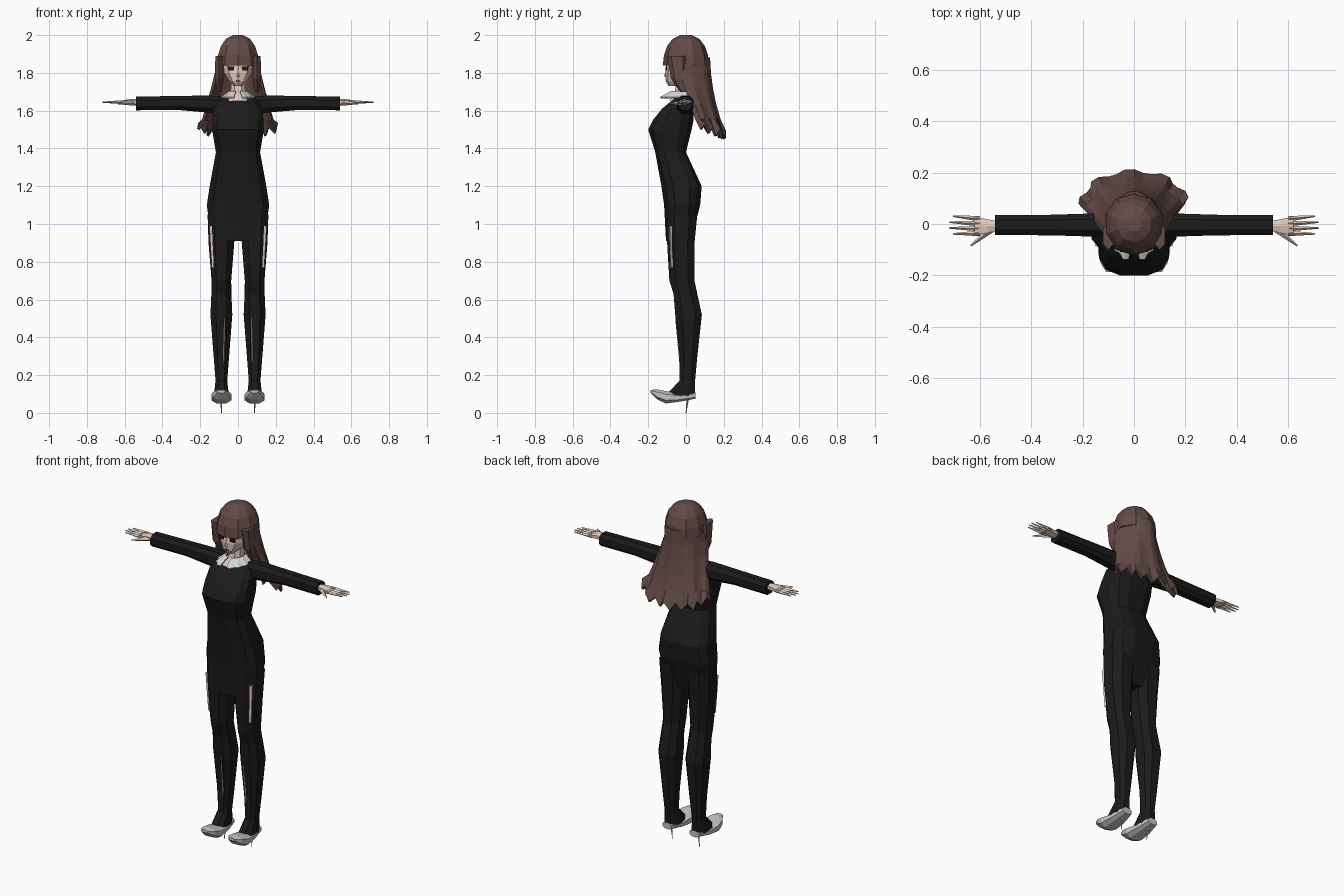
import bpy
import bmesh
import math
from mathutils import Vector, Matrix

cube = bpy.data.objects.get("Cube")
if cube:
    bpy.data.objects.remove(cube, do_unlink=True)


def material(name, red, green, blue):
    mat = bpy.data.materials.new(name)
    mat.use_nodes = True
    mat.diffuse_color = (red, green, blue, 1)
    shader = next(n for n in mat.node_tree.nodes if n.type == 'BSDF_PRINCIPLED')
    shader.inputs["Base Color"].default_value = mat.diffuse_color
    return mat


black = material("black cloth", .011, .011, .011)
brown = material("brown hair", .125, .07, .062)
skin = material("pale skin", .78, .6, .5)
white = material("white cloth", .7, .7, .7)
grey = material("light grey leather", .55, .55, .55)
dark = material("dark eyes", .02, .01, .01)


def finish(name, bm, mat):
    """Turn a bmesh into a flat-shaded object."""
    bmesh.ops.recalc_face_normals(bm, faces=bm.faces)
    mesh = bpy.data.meshes.new(name)
    bm.to_mesh(mesh)
    bm.free()
    mesh.materials.append(mat)
    obj = bpy.data.objects.new(name, mesh)
    bpy.context.collection.objects.link(obj)
    return obj


def skin_rows(name, rows, mat, closed):
    """Bridge rows of points; closed rows wrap around and get end caps."""
    bm = bmesh.new()
    loops = [[bm.verts.new(point) for point in row] for row in rows]
    count = len(rows[0])
    for low, high in zip(loops, loops[1:]):
        for i in range(count if closed else count - 1):
            j = (i + 1) % count
            bm.faces.new((low[i], low[j], high[j], high[i]))
    if closed:
        bm.faces.new(loops[0])
        bm.faces.new(loops[-1])
    return finish(name, bm, mat)


def loft(name, mat, sections, centre=0, sides=8, axis='z', side=1, power=.8):
    """Rounded-box sections: place on the axis, half width, low and high depth."""
    def rounded(value):
        return math.copysign(abs(value) ** power, value)

    widest = rounded(math.cos(math.pi / sides))
    rows = []
    for place, half, low, high in sections:
        row = []
        for i in range(sides):
            angle = math.tau * (i + .5) / sides
            across = centre + half * rounded(math.cos(angle)) / widest
            share = rounded(math.sin(angle)) / widest
            depth = (low + high + (high - low) * share) / 2
            x, y, z = {'x': (place, across, depth),
                       'y': (across, place, depth),
                       'z': (across, depth, place)}[axis]
            row.append((x * side, y, z))
        rows.append(row)
    return skin_rows(name, rows, mat, closed=True)


def spike(name, mat, start, end, thick, tip, side=1):
    """Four-sided tapered rod between two points."""
    mirror = Vector((side, 1, 1))
    start, end = Vector(start) * mirror, Vector(end) * mirror
    line = end - start
    turn = line.to_track_quat('Z', 'Y').to_matrix().to_4x4()
    bm = bmesh.new()
    bmesh.ops.create_cone(bm, cap_ends=True, segments=4, radius1=thick, radius2=tip,
                          depth=line.length,
                          matrix=Matrix.Translation((start + end) / 2) @ turn)
    return finish(name, bm, mat)


def thicken(obj, amount):
    modifier = obj.modifiers.new("thickness", 'SOLIDIFY')
    modifier.thickness = amount
    modifier.offset = 0


# Dress, from hem to neckline
loft("dress", black, [(.91, .14, -.106, .025), (1.1, .165, -.116, .075),
                      (1.2, .15, -.13, .083), (1.38, .117, -.163, 0),
                      (1.5, .137, -.2, .03), (1.55, .135, -.175, .04),
                      (1.61, .13, -.127, .04), (1.67, .09, -.055, .035)],
     sides=12, power=.7)

# Neck and head
loft("neck", skin, [(1.65, .065, -.09, .03), (1.69, .04, -.06, .025),
                    (1.77, .035, -.05, .025)])
loft("head", skin, [(1.73, .018, -.09, -.04), (1.755, .045, -.104, .02),
                    (1.8, .073, -.106, .07), (1.86, .08, -.1, .09),
                    (1.93, .06, -.07, .07)], sides=10, power=.9)
spike("nose", skin, (0, -.1, 1.81), (0, -.11, 1.78), .004, .008)
spike("mouth", dark, (-.01, -.104, 1.758), (.01, -.104, 1.758), .003, .003)

# Domed hair cap with a straight fringe
cap = []
for i in range(5):
    angle = .35 * i
    radius = .117 * math.cos(angle) ** .8
    cap.append((1.838 + .164 * math.sin(angle), radius * .95, -radius, radius))
loft("hair_cap", brown, cap, sides=10, power=.95)

# Long flaring back hair with a jagged hem
columns, levels = 18, 5
rows = []
for level in range(levels + 1):
    fall = level / levels
    half = .1 + .1 * fall ** 1.2
    front = -.06 + .14 * fall
    back = .12 + .08 * fall ** 2
    row = []
    for i in range(columns + 1):
        across = 2 * i / columns - 1
        angle = across * math.pi / 2
        ripple = 1 + .05 * fall * (1 if i % 4 < 2 else -1)
        z = 1.88 - .41 * fall
        if level == levels:
            z += .05 * across ** 2 + (.02 if i % 2 else -.02)
        row.append((half * math.sin(angle) * ripple,
                    front + (back - front) * math.cos(angle) * ripple, z))
    rows.append(row)
thicken(skin_rows("back_hair", rows, brown, closed=False), .015)

for side, label in ((1, "left"), (-1, "right")):
    # Face sides
    loft(f"{label}_side_lock", brown, [(1.89, .02, -.095, 0), (1.77, .022, -.075, 0),
                                       (1.7, .012, -.03, .01)],
         centre=.1, sides=6, side=side)
    loft(f"{label}_eye", dark, [(1.812, .014, -.108, -.1), (1.834, .018, -.108, -.1)],
         centre=.037, sides=4, side=side)

    # Scalloped collar half
    inner, outer = [], []
    for i in range(12):
        angle = math.radians(14 + 13 * i)
        x, y = side * math.sin(angle), -math.cos(angle)
        reach = 1.04 if i % 2 else .94
        inner.append((.046 * x, .06 * y - .02, 1.7))
        outer.append((.088 * x * reach, .115 * y * reach - .03, 1.668))
    thicken(skin_rows(f"{label}_collar", [inner, outer], white, closed=False), .008)

    # Sleeve
    loft(f"{label}_sleeve", black, [(.07, .04, 1.575, 1.675), (.16, .045, 1.59, 1.68),
                                    (.32, .04, 1.604, 1.678), (.54, .039, 1.602, 1.674)],
         centre=-.004, axis='x', side=side)

    # Open hand
    loft(f"{label}_palm", skin, [(.53, .02, 1.63, 1.66), (.57, .026, 1.63, 1.66),
                                 (.62, .038, 1.638, 1.652)],
         centre=-.008, sides=6, axis='x', side=side)
    for finger in range(4):
        spread = .019 * (finger - 1.5)
        spike(f"{label}_finger_{finger}", skin, (.6, spread - .008, 1.645),
              (.72 - 20 * spread ** 2, spread * 1.2 - .004, 1.645), .011, .003, side)
    spike(f"{label}_thumb", skin, (.55, -.015, 1.642), (.635, -.085, 1.637),
          .016, .003, side)

    # Leg with bare strips
    loft(f"{label}_leg", black, [(1.05, .073, -.1, .06), (.9, .068, -.1, .045),
                                 (.7, .052, -.088, .045), (.63, .053, -.066, .06),
                                 (.52, .058, -.057, .084), (.3, .041, -.034, .06),
                                 (.17, .031, -.035, .048), (.09, .04, -.11, .048)],
         centre=.088, side=side)
    spike(f"{label}_thigh_strip", skin, (.143, -.08, .99), (.132, -.074, .77),
          .01, .008, side)
    spike(f"{label}_calf_strip", skin, (.072, -.052, .5), (.075, -.03, .25),
          .005, .004, side)

    # Shoe and thin heel
    loft(f"{label}_shoe", grey, [(-.187, .02, .105, .122), (-.15, .043, .07, .124),
                                 (-.105, .053, .05, .115), (-.03, .045, .06, .1),
                                 (.05, .03, .075, .11)],
         centre=.088, axis='y', side=side)
    spike(f"{label}_heel", grey, (.088, .01, .08), (.088, 0, 0), .006, .002, side)
